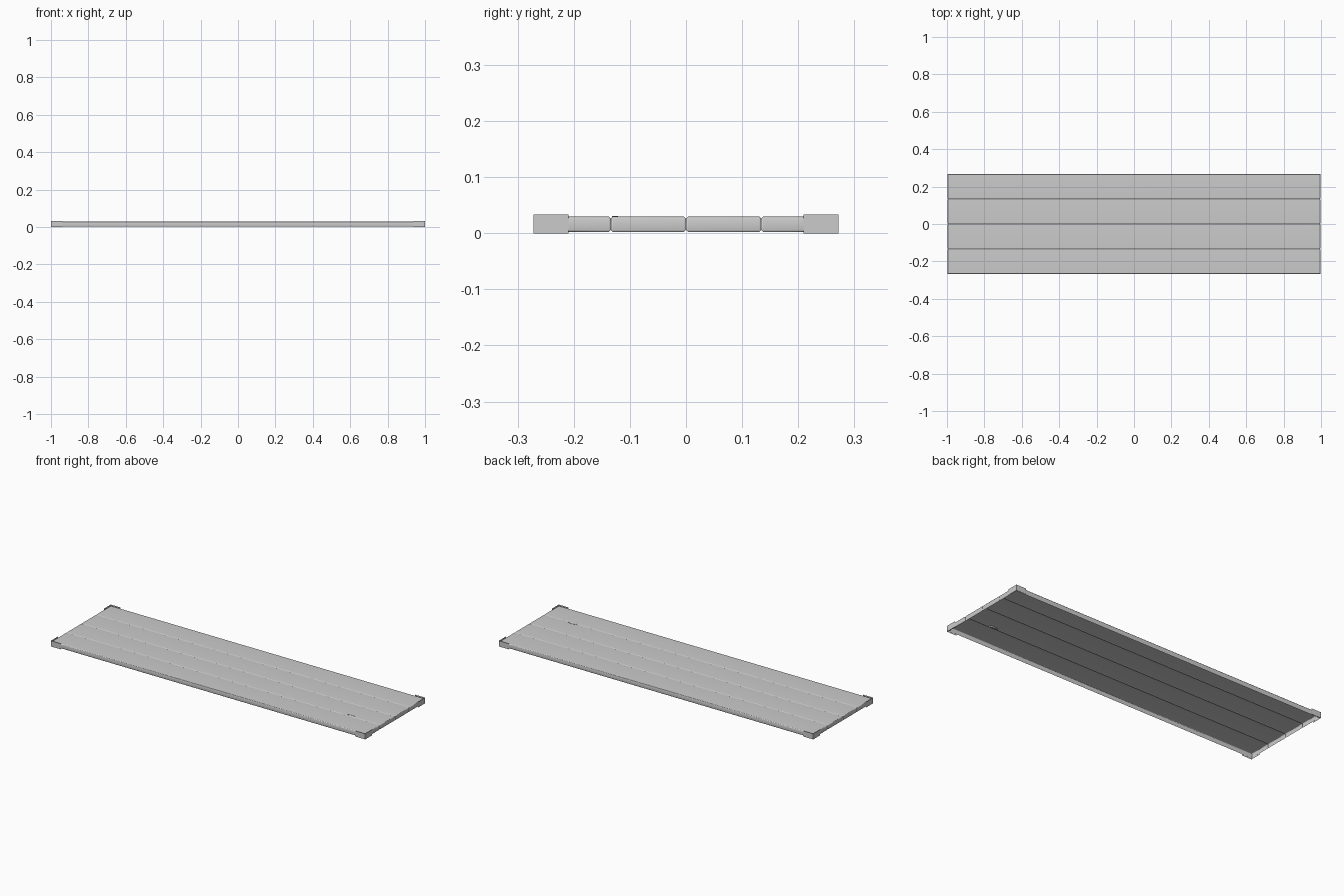
import bpy, bmesh
from math import pi, cos, sin
from mathutils import Matrix

if "Cube" in bpy.data.objects:
    bpy.data.objects.remove(bpy.data.objects["Cube"])


def add_object(name, bm):
    me = bpy.data.meshes.new(name)
    bm.to_mesh(me)
    bm.free()
    ob = bpy.data.objects.new(name, me)
    bpy.context.collection.objects.link(ob)
    return ob


def ribbon(name, path, z0, z1):
    """Upright single-sided sheet along an xy path."""
    bm = bmesh.new()
    lo = [bm.verts.new((x, y, z0)) for x, y in path]
    hi = [bm.verts.new((x, y, z1)) for x, y in path]
    for k in range(len(path) - 1):
        bm.faces.new((lo[k], lo[k + 1], hi[k + 1], hi[k]))
    return add_object(name, bm)


# four chamfered planks, hollow underneath and open where they meet
W, LO, HI, C, X = 0.134, 0.002, 0.030, 0.004, 0.998
for i in range(4):
    yc = (i - 1.5) * W
    bm = bmesh.new()
    size = Matrix.Diagonal((2 * X, W, HI - LO, 1))
    bmesh.ops.create_cube(bm, size=1, matrix=Matrix.Translation((0, yc, (LO + HI) / 2)) @ size)
    bmesh.ops.bevel(bm, geom=bm.edges[:], offset=C, segments=1, affect="EDGES")
    bm.normal_update()
    drop = []
    for f in bm.faces:
        n, c = f.normal, f.calc_center_median()
        underside = n.z < -0.95
        inner_side = abs(n.y) > 0.6 and n.z < 0.3 and abs(n.x) < 0.3 and abs(c.y) < 1.9 * W
        if underside or inner_side:
            drop.append(f)
    bmesh.ops.delete(bm, geom=drop, context="FACES")
    plank = add_object("plank_%d" % (i + 1), bm)
    # soft chamfers with flat-looking panels
    for p in plank.data.polygons:
        p.use_smooth = True
    plank.modifiers.new("flat_panels", "WEIGHTED_NORMAL")

# small curved finger slot beside one plank joint
N = 10
arc = [(0.815 + 0.027 * cos(pi * k / N), -0.1315 + 0.010 * sin(pi * k / N)) for k in range(N + 1)]
ribbon("finger_slot", arc, 0.022, 0.031)

# thin angle brackets wrapped round the corners
L, YO = 0.063, 0.272
for sx in (-1, 1):
    for sy in (-1, 1):
        path = [(sx * (1 - L), sy * YO), (sx, sy * YO), (sx, sy * (YO - L))]
        if sx * sy > 0:
            path.reverse()
        ribbon("corner_bracket", path, 0, 0.033)
